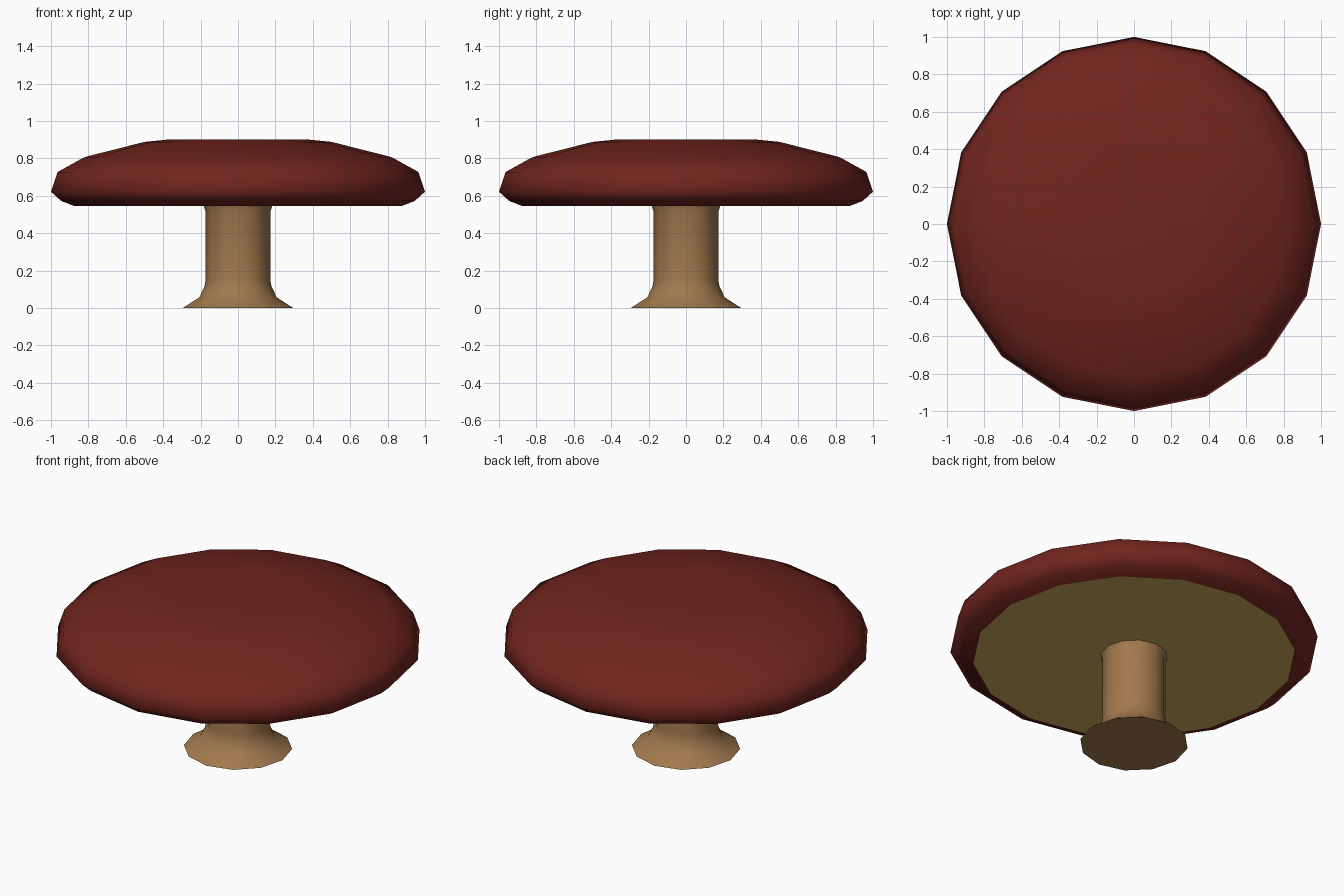
import bpy, bmesh
from math import cos, sin, pi, radians

if "Cube" in bpy.data.objects:
    bpy.data.objects.remove(bpy.data.objects["Cube"])


def material(name, color):
    mat = bpy.data.materials.new(name)
    mat.diffuse_color = (*color, 1)
    mat.use_nodes = True
    mat.node_tree.nodes["Principled BSDF"].inputs["Base Color"].default_value = mat.diffuse_color
    return mat


def lathe(name, profile, sides, mat, cap_start=False, cap_end=False, sharp=80):
    """Revolve (radius, height) points, listed bottom to top, around z."""
    bm = bmesh.new()
    rings = [[bm.verts.new((r * cos(2 * pi * i / sides), r * sin(2 * pi * i / sides), z))
              for i in range(sides)] for r, z in profile]
    for low, high in zip(rings, rings[1:]):
        for i in range(sides):
            j = (i + 1) % sides
            bm.faces.new((low[i], low[j], high[j], high[i]))
    if cap_start:
        bm.faces.new(rings[0][::-1])
    if cap_end:
        bm.faces.new(rings[-1])
    mesh = bpy.data.meshes.new(name)
    bm.to_mesh(mesh)
    bm.free()
    mesh.materials.append(mat)
    obj = bpy.data.objects.new(name, mesh)
    bpy.context.collection.objects.link(obj)
    bpy.ops.object.select_all(action='DESELECT')
    obj.select_set(True)
    bpy.context.view_layer.objects.active = obj
    bpy.ops.object.shade_smooth_by_angle(angle=radians(sharp))
    return obj


red = material("cap_red", (0.165, 0.018, 0.013))
tan = material("stem_tan", (0.36, 0.19, 0.075))
olive = material("gill_olive", (0.60, 0.42, 0.11))

# Mushroom cap: shallow dome with a rolled rim
lathe("cap", [(0.875, 0.545), (0.945, 0.572), (1.0, 0.622), (0.965, 0.727),
              (0.82, 0.807), (0.5, 0.888), (0.38, 0.90)], 16, red, cap_end=True)

# Flat underside, a separate part so its rim stays crisp
lathe("underside", [(0.4, 0.545), (0.875, 0.545)][::-1], 16, olive).data.flip_normals()
bpy.data.objects.remove(bpy.data.objects["underside"])
bpy.ops.mesh.primitive_circle_add(vertices=16, radius=0.875, fill_type='NGON',
                                  location=(0, 0, 0.545), rotation=(pi, 0, 0))
underside = bpy.context.object
underside.name = "underside"
underside.data.materials.append(olive)

# Stem: flared foot, straight shaft, slight flare into the cap
lathe("stem", [(0.295, 0), (0.207, 0.057), (0.179, 0.115), (0.173, 0.15),
               (0.173, 0.515), (0.183, 0.545)], 12, tan, cap_start=True, sharp=60)
